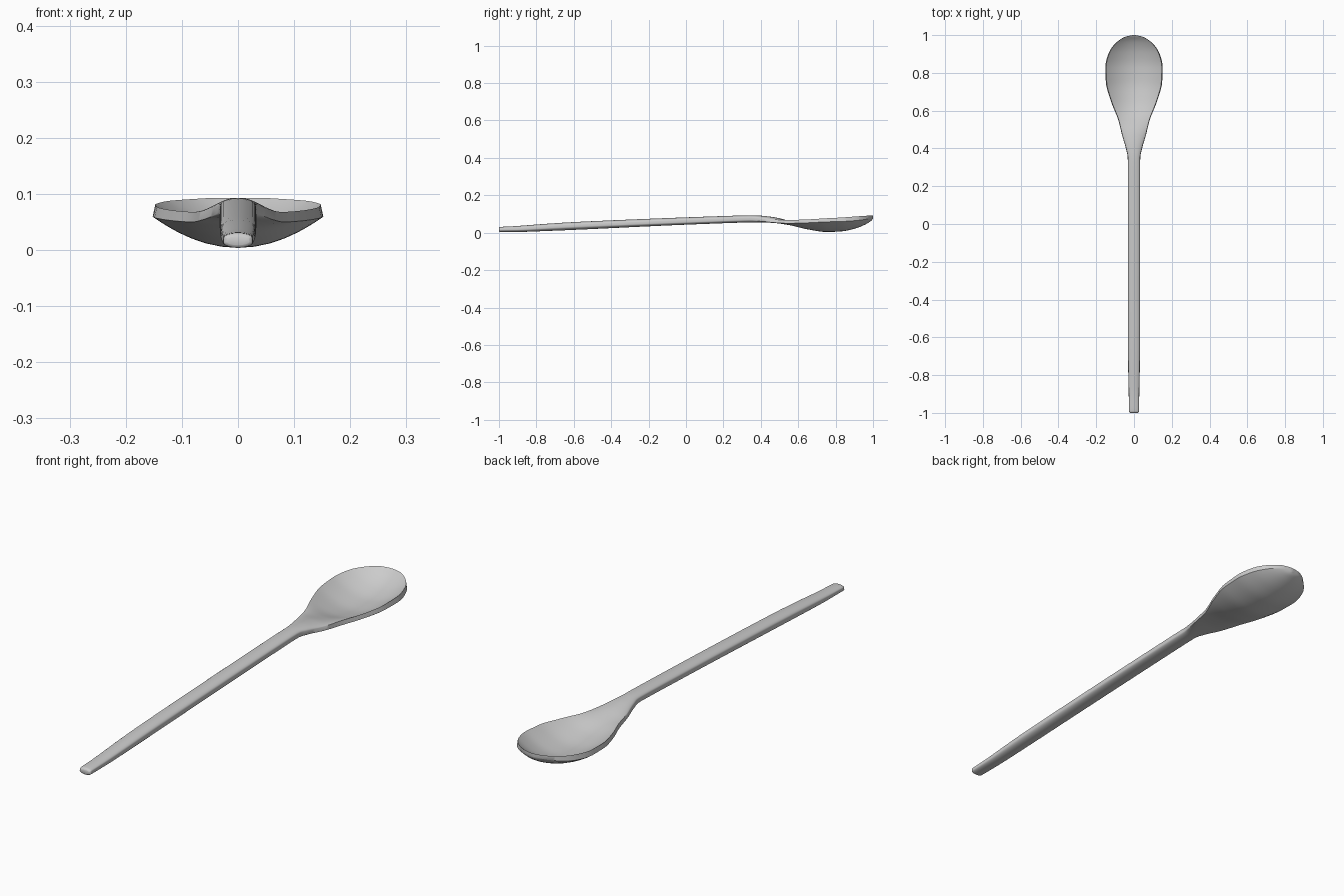
import bpy, bmesh, math

if "Cube" in bpy.data.objects:
    bpy.data.objects.remove(bpy.data.objects["Cube"])

# Stations along the spoon:
# y, half width, upper rim z, lower rim z, top centre z, bottom centre z
STATIONS = [
    (-1.0, .020, .020, .015, .024, .009),
    (-.995, .026, .022, .014, .030, .004),
    (-.90, .028, .025, .016, .036, .004),
    (-.65, .032, .040, .030, .054, .013),
    (0.0, .033, .068, .056, .082, .043),
    (.34, .033, .080, .068, .093, .055),
    (.40, .043, .076, .062, .091, .055),
    (.47, .063, .070, .054, .083, .052),
    (.55, .083, .068, .050, .064, .041),
    (.65, .122, .071, .053, .035, .018),
    (.75, .149, .077, .058, .022, .004),
    (.83, .152, .081, .060, .025, .007),
    (.91, .132, .087, .065, .042, .024),
    (.97, .083, .091, .073, .070, .050),
    (.993, .041, .093, .078, .088, .066),
    (1.0, .006, .093, .080, .092, .076),
]
STEPS = 5
HALF = 16


def slope(vals, i):
    """Overshoot-free tangent at station i."""
    if i == 0 or i == len(vals) - 1:
        return 0.0 if i == 0 else vals[-1] - vals[-2]
    a, b = vals[i] - vals[i - 1], vals[i + 1] - vals[i]
    return 2 * a * b / (a + b) if a * b > 0 else 0.0


def sample(i, t):
    out = []
    for vals in zip(*STATIONS):
        m0, m1 = slope(vals, i), slope(vals, i + 1)
        t2, t3 = t * t, t ** 3
        out.append((2 * t3 - 3 * t2 + 1) * vals[i] + (t3 - 2 * t2 + t) * m0
                   + (3 * t2 - 2 * t3) * vals[i + 1] + (t3 - t2) * m1)
    return out


def section(y, w, rim_top, rim_bot, top, bot):
    """Round section on the handle, parabolic dish section in the bowl."""
    k = min(max((y - .36) / .24, 0), 1)
    power = 1 + k * k * (3 - 2 * k)
    pts = []
    for j in range(HALF + 1):
        a = math.pi * j / HALF
        f = max(math.sin(a), 0) ** power
        pts.append((.97 * w * math.cos(a), y, rim_top + (top - rim_top) * f))
    for j in range(HALF + 1):
        a = math.pi * j / HALF
        f = max(math.sin(a), 0) ** power
        pts.append((-w * math.cos(a), y, rim_bot + (bot - rim_bot) * f))
    return pts


# Spoon: one continuous skin from handle end to bowl tip
bm = bmesh.new()
params = [(i, s / STEPS) for i in range(len(STATIONS) - 1) for s in range(STEPS)]
params.append((len(STATIONS) - 2, 1.0))
rings = [[bm.verts.new(p) for p in section(*sample(i, t))] for i, t in params]
for r0, r1 in zip(rings, rings[1:]):
    n = len(r0)
    for j in range(n):
        q = (j + 1) % n
        bm.faces.new((r0[j], r0[q], r1[q], r1[j]))
bm.faces.new(rings[0])
bm.faces.new(rings[-1])
bmesh.ops.recalc_face_normals(bm, faces=bm.faces)
mesh = bpy.data.meshes.new("spoon")
bm.to_mesh(mesh)
bm.free()
spoon = bpy.data.objects.new("spoon", mesh)
bpy.context.collection.objects.link(spoon)
bpy.context.view_layer.objects.active = spoon
spoon.select_set(True)
bpy.ops.object.shade_smooth_by_angle(angle=math.radians(45))
